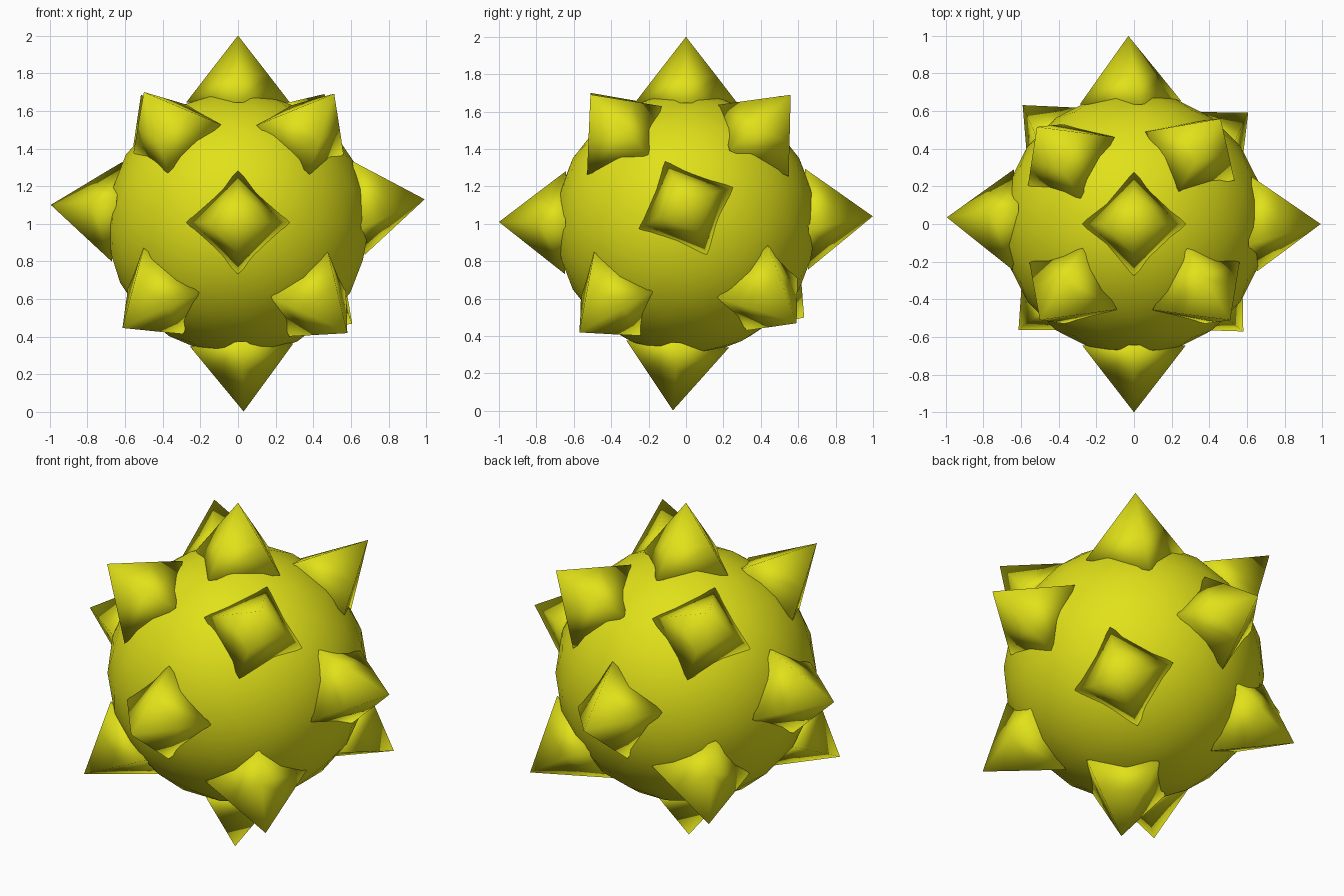
import bpy, bmesh
from mathutils import Vector

if "Cube" in bpy.data.objects:
    bpy.data.objects.remove(bpy.data.objects["Cube"])

CENTER = Vector((0, 0, 1))
mat = bpy.data.materials.new("yellow")
mat.diffuse_color = (0.75, 0.75, 0.01, 1)
mat.use_nodes = True
mat.node_tree.nodes["Principled BSDF"].inputs["Base Color"].default_value = mat.diffuse_color


def finish(bm, name):
    bmesh.ops.recalc_face_normals(bm, faces=bm.faces)
    for f in bm.faces:
        f.smooth = True
    me = bpy.data.meshes.new(name)
    bm.to_mesh(me)
    bm.free()
    me.materials.append(mat)
    ob = bpy.data.objects.new(name, me)
    bpy.context.collection.objects.link(ob)
    return ob


def spike(name, tip, hint):
    """Four-sided pyramid along tip direction; hint points to one base corner."""
    d = Vector(tip).normalized()
    u = Vector(hint)
    u = (u - d * u.dot(d)).normalized()
    v = d.cross(u)
    bm = bmesh.new()
    rings = []
    for dist, rad in ((0.645, 0.275), (0.79, 0.163)):
        rings.append([bm.verts.new(CENTER + d * dist + c * rad) for c in (u, v, -u, -v)])
    apex = bm.verts.new(CENTER + d)
    base, mid = rings
    bm.faces.new(base)
    for i in range(4):
        j = (i + 1) % 4
        bm.faces.new((base[i], base[j], mid[j], mid[i]))
        bm.faces.new((mid[i], mid[j], apex))
    finish(bm, name)


# Ball body
bm = bmesh.new()
bmesh.ops.create_icosphere(bm, subdivisions=3, radius=0.70)
bmesh.ops.translate(bm, verts=bm.verts, vec=CENTER)
finish(bm, "ball")

# Spikes: name, tip direction, direction of one base corner
SPIKES = [
    ("top", (0, 0, 1), (1, 0, 0)),
    ("bottom", (0.03, -0.07, -1), (1, 0, 0)),
    ("front", (0, -1, 0.01), (0, 0, 1)),
    ("back", (-0.03, 1, 0.04), (0.2, 0, 1)),
    ("right", (0.99, 0, 0.13), (0, -0.11, 0.25)),
    ("left", (-0.99, 0.035, 0.1), (0, 0.25, 1)),
    ("front_upper_right", (0.51, -0.51, 0.69), (-0.21, -0.115, 0.07)),
    ("front_upper_left", (-0.50, -0.51, 0.70), (0.21, -0.115, 0.07)),
    ("front_lower_right", (0.58, -0.57, -0.58), (-0.207, -0.197, -0.013)),
    ("front_lower_left", (-0.61, -0.56, -0.55), (0.207, -0.22, -0.01)),
    ("back_upper_right", (0.46, 0.56, 0.69), (-0.22, 0.12, 0.05)),
    ("back_upper_left", (-0.52, 0.52, 0.69), (0.22, 0.12, 0.07)),
    ("back_lower_right", (0.605, 0.59, -0.53), (0.177, -0.23, -0.055)),
    ("back_lower_left", (-0.59, 0.63, -0.50), (-0.177, -0.23, -0.05)),
]
for name, tip, hint in SPIKES:
    spike("spike_" + name, tip, hint)
